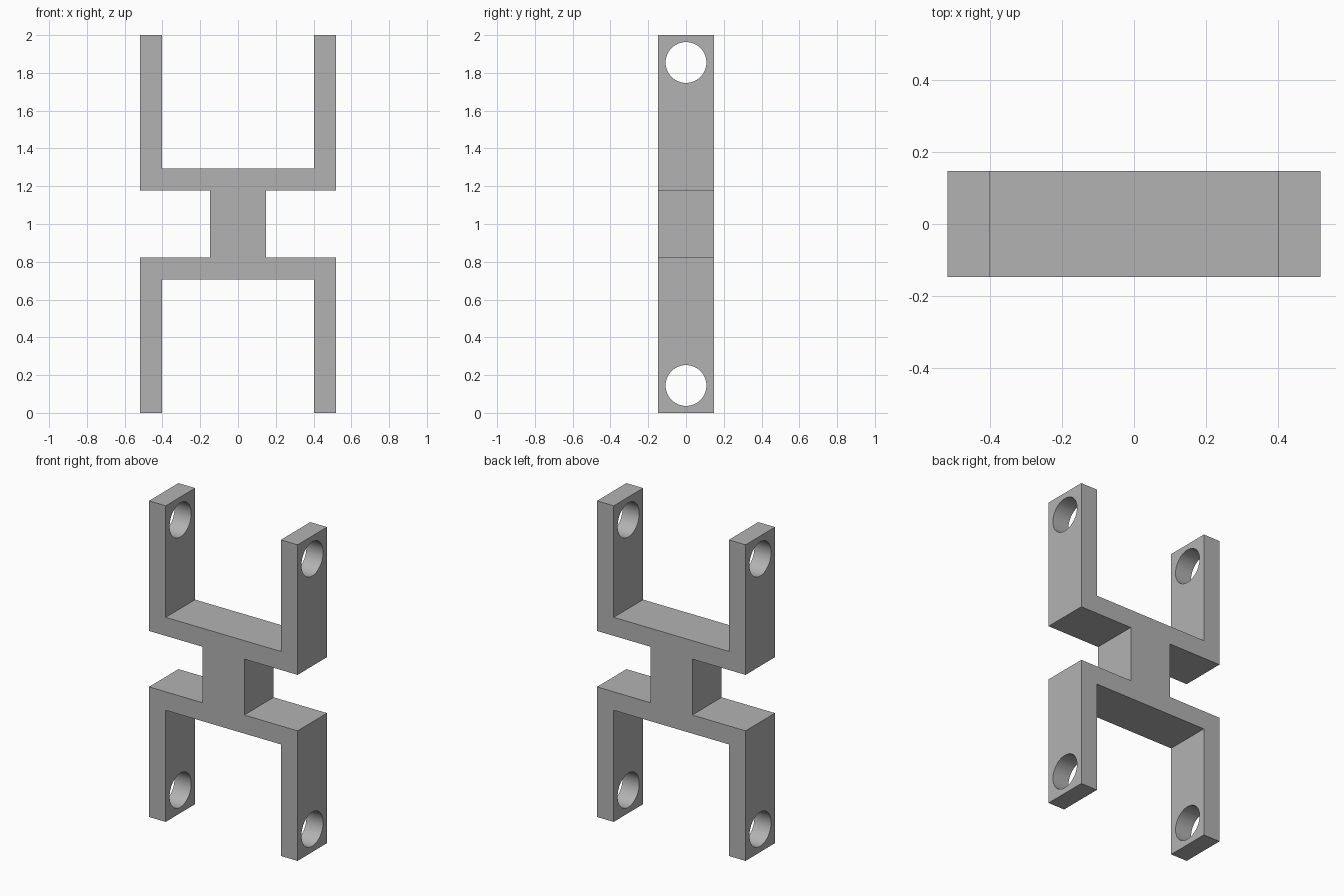
import bpy
import bmesh
from math import pi

cube = bpy.data.objects.get("Cube")
if cube:
    bpy.data.objects.remove(cube, do_unlink=True)

HALF_WIDTH, HALF_DEPTH, MID = 0.52, 0.147, 1.0
WALL = 0.117
NECK = 0.147          # half width of the central neck
BRIDGE = 0.177        # bridge's inner face, measured from mid height
HOLE_R, HOLE_Z = 0.108, 0.855

grey = bpy.data.materials.new("plain grey")
grey.use_nodes = True
colour = (0.45, 0.45, 0.45, 1)
grey.diffuse_color = colour
grey.node_tree.nodes["Principled BSDF"].inputs["Base Color"].default_value = colour

# Double clevis outline: one quarter, mirrored left-right and top-bottom
quarter = [(NECK, BRIDGE), (HALF_WIDTH, BRIDGE), (HALF_WIDTH, MID),
           (HALF_WIDTH - WALL, MID), (HALF_WIDTH - WALL, BRIDGE + WALL)]
upper = quarter + [(-x, z) for x, z in reversed(quarter)]
outline = upper + [(-x, -z) for x, z in upper]

bm = bmesh.new()
face = bm.faces.new([bm.verts.new((x, -HALF_DEPTH, z + MID)) for x, z in outline])
extruded = bmesh.ops.extrude_face_region(bm, geom=[face])["geom"]
bmesh.ops.translate(bm, vec=(0, 2 * HALF_DEPTH, 0),
                    verts=[v for v in extruded if isinstance(v, bmesh.types.BMVert)])
bmesh.ops.recalc_face_normals(bm, faces=bm.faces)
mesh = bpy.data.meshes.new("double_clevis")
bm.to_mesh(mesh)
bm.free()
mesh.materials.append(grey)
bracket = bpy.data.objects.new("double_clevis", mesh)
bpy.context.collection.objects.link(bracket)

# Pin holes through the upper and lower pairs of arms
for side in (-1, 1):
    bpy.ops.mesh.primitive_cylinder_add(vertices=64, radius=HOLE_R, depth=1.5,
                                        location=(0, 0, MID + side * HOLE_Z),
                                        rotation=(0, pi / 2, 0))
    cutter = bpy.context.object
    cutter.name = "pin_hole_cutter"
    cutter.hide_render = True
    cutter.data.materials.append(grey)
    bpy.ops.object.select_all(action="DESELECT")
    bracket.select_set(True)
    bpy.context.view_layer.objects.active = bracket
    cut = bracket.modifiers.new("pin_hole", "BOOLEAN")
    cut.operation = "DIFFERENCE"
    cut.solver = "EXACT"
    cut.object = cutter
    bpy.ops.object.modifier_apply(modifier=cut.name)
    bpy.data.objects.remove(cutter, do_unlink=True)

bpy.ops.object.shade_smooth_by_angle()
